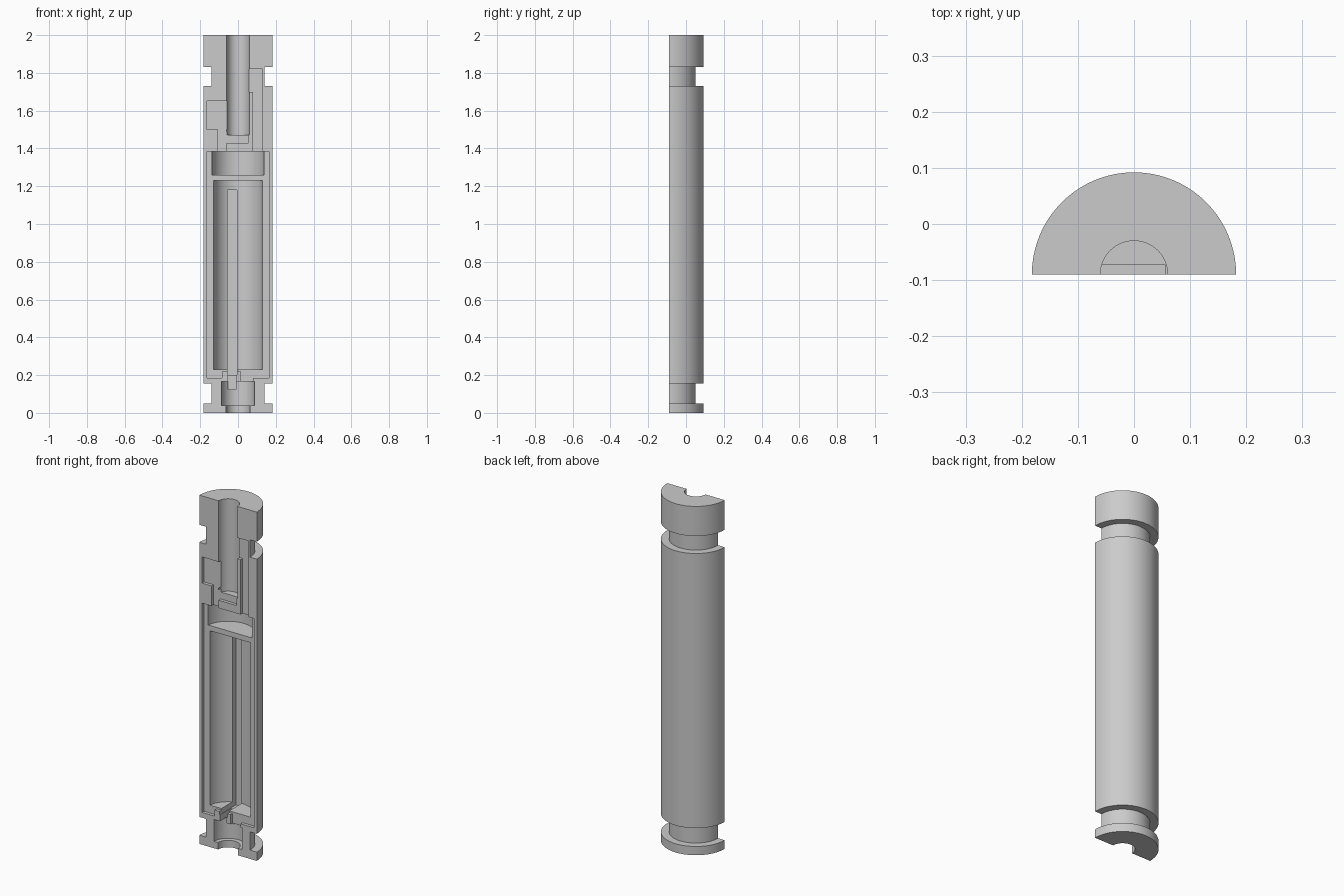
import bpy
import bmesh
import math

cube = bpy.data.objects.get("Cube")
if cube:
    bpy.data.objects.remove(cube, do_unlink=True)

CUT_Y = -0.09      # flat section plane, which also holds the axis
RADIUS = 0.182
NECK = 0.14
POCKET = 0.018     # depth of the shallow pockets in the section face
SEGMENTS = 64

grey = bpy.data.materials.new("plain grey")
grey.use_nodes = True
colour = (0.6, 0.6, 0.6, 1)
grey.diffuse_color = colour
grey.node_tree.nodes["Principled BSDF"].inputs["Base Color"].default_value = colour


def finish(bm, name):
    bmesh.ops.recalc_face_normals(bm, faces=bm.faces)
    mesh = bpy.data.meshes.new(name)
    bm.to_mesh(mesh)
    bm.free()
    mesh.materials.append(grey)
    obj = bpy.data.objects.new(name, mesh)
    bpy.context.collection.objects.link(obj)
    return obj


def half_lathe(name, profile):
    """Closed half-turned solid from (radius, z) points."""
    bm = bmesh.new()
    rings = []
    for r, z in profile:
        angles = [math.pi * i / SEGMENTS for i in range(SEGMENTS + 1)]
        rings.append([bm.verts.new((r * math.cos(a), CUT_Y + r * math.sin(a), z))
                      for a in angles])
    for low, high in zip(rings, rings[1:]):
        for i in range(SEGMENTS):
            bm.faces.new((low[i], low[i + 1], high[i + 1], high[i]))
    bm.faces.new(rings[0])
    bm.faces.new(rings[-1])
    bm.faces.new([r[0] for r in rings] + [r[-1] for r in reversed(rings)])
    return finish(bm, name)


def bore(name, r, z0, z1):
    bm = bmesh.new()
    bmesh.ops.create_cone(bm, cap_ends=True, segments=SEGMENTS,
                          radius1=r, radius2=r, depth=z1 - z0)
    bmesh.ops.translate(bm, verts=bm.verts, vec=(0, CUT_Y, (z0 + z1) / 2))
    return finish(bm, name)


def slot(name, x0, x1, z0, z1, depth=POCKET, start=-0.05):
    """Box cutter; start and depth are measured back from the section."""
    bm = bmesh.new()
    bmesh.ops.create_cube(bm, size=1)
    for v in bm.verts:
        v.co.x = x1 if v.co.x > 0 else x0
        v.co.y = CUT_Y + (depth if v.co.y > 0 else start)
        v.co.z = z1 if v.co.z > 0 else z0
    return finish(bm, name)


# Outer housing with a neck groove near each end
body = half_lathe("housing", [
    (RADIUS, 0), (RADIUS, 0.05), (NECK, 0.05), (NECK, 0.155),
    (RADIUS, 0.155), (RADIUS, 1.73), (NECK, 1.73), (NECK, 1.83),
    (RADIUS, 1.83), (RADIUS, 2)])

cutters = [
    # Round chambers along the axis
    bore("top_bore", 0.06, 1.47, 2.1),
    bore("upper_chamber", 0.14, 1.26, 1.385),
    bore("main_chamber", 0.13, 0.23, 1.23),
    bore("lower_chamber", 0.088, 0.04, 0.165),
    bore("bottom_bore", 0.063, -0.1, 0.1),
    # Main pocket around the chambers, with its stepped lower edge
    slot("main_pocket", -0.165, 0.165, 0.22, 1.385),
    slot("pocket_foot_left", -0.165, -0.085, 0.185, 0.3),
    slot("pocket_foot_right", 0.015, 0.165, 0.185, 0.3),
    slot("lower_passage", 0.015, 0.08, 0.15, 0.25),
    # Left upper pocket, leading down to the main pocket
    slot("left_pocket", -0.165, -0.04, 1.5, 1.65),
    slot("left_passage", -0.105, -0.06, 1.35, 1.6),
    slot("bore_foot", -0.08, 0.055, 1.43, 1.49),
    # Right upper pocket, a channel rising beside the bore
    slot("right_channel", 0.08, 0.13, 1.35, 1.82),
    slot("right_passage", 0.03, 0.1, 1.7, 1.82),
    # Wire path: up the back wall, across the floor and down
    slot("wire_groove", -0.055, -0.005, 0.2, 1.18, depth=0.15),
    slot("wire_notch", -0.052, -0.01, 0.125, 0.21, depth=0.1),
]

bpy.ops.object.select_all(action="DESELECT")
bpy.context.view_layer.objects.active = body
body.select_set(True)
for cutter in cutters:
    cutter.hide_render = True
    mod = body.modifiers.new(cutter.name, "BOOLEAN")
    mod.operation = "DIFFERENCE"
    mod.solver = "EXACT"
    mod.object = cutter
    bpy.ops.object.modifier_apply(modifier=mod.name)
    bpy.data.objects.remove(cutter, do_unlink=True)

bpy.ops.object.shade_smooth_by_angle(angle=math.radians(30))
